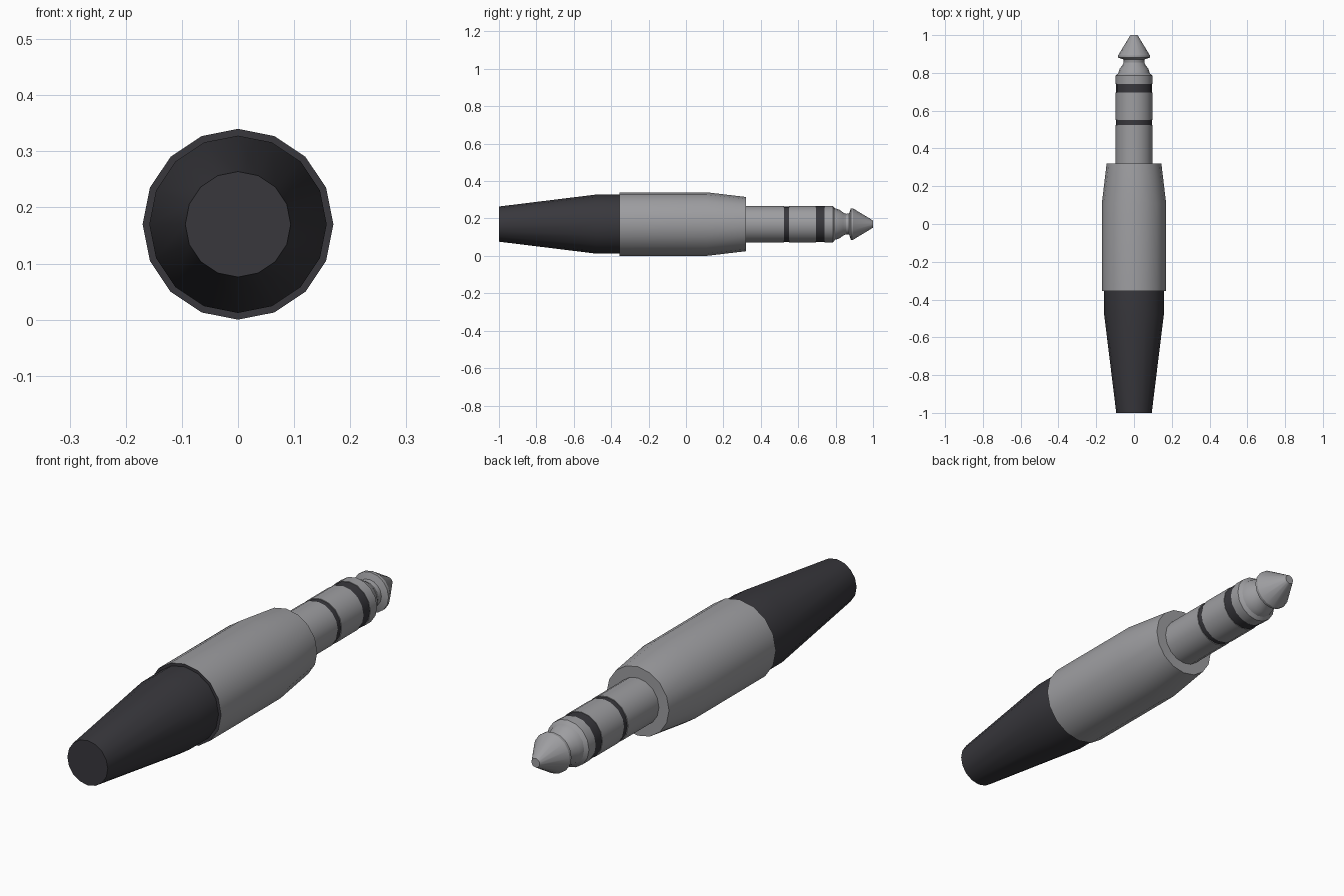
import bpy, bmesh, math

if "Cube" in bpy.data.objects:
    bpy.data.objects.remove(bpy.data.objects["Cube"])

SIDES = 16
AXIS_Z = 0.17


def material(name, color):
    m = bpy.data.materials.new(name)
    m.diffuse_color = (*color, 1)
    m.use_nodes = True
    m.node_tree.nodes["Principled BSDF"].inputs["Base Color"].default_value = m.diffuse_color
    return m


metal = material("grey metal", (0.34, 0.34, 0.355))
rubber = material("dark rubber", (0.040, 0.039, 0.046))


def lathe(name, profile, mat, dark_front=False):
    """Revolve (y, radius) points about the long axis and cap both ends."""
    bm = bmesh.new()
    rings = []
    for y, r in profile:
        ring = []
        for i in range(SIDES):
            a = 2 * math.pi * i / SIDES
            ring.append(bm.verts.new((r * math.cos(a), y, AXIS_Z + r * math.sin(a))))
        rings.append(ring)
    for a, b in zip(rings, rings[1:]):
        for i in range(SIDES):
            j = (i + 1) % SIDES
            bm.faces.new((a[i], a[j], b[j], b[i]))
    bm.faces.new(rings[0])
    bm.faces.new(rings[-1])
    bmesh.ops.recalc_face_normals(bm, faces=bm.faces)
    if dark_front:
        for f in bm.faces:
            f.material_index = 1 if f.normal.y < -0.9 else 0
    me = bpy.data.meshes.new(name)
    bm.to_mesh(me)
    bm.free()
    me.materials.append(mat)
    if dark_front:
        me.materials.append(rubber)
    ob = bpy.data.objects.new(name, me)
    bpy.context.collection.objects.link(ob)
    bpy.ops.object.select_all(action='DESELECT')
    ob.select_set(True)
    bpy.context.view_layer.objects.active = ob
    bpy.ops.object.shade_smooth_by_angle(angle=math.radians(30))
    return ob


# Tapered cable boot and the barrel, whose rear rim is dark
lathe("cable_boot", [(-1, 0.094), (-0.48, 0.158), (-0.355, 0.158)], rubber)
lathe("barrel", [(-0.355, 0.17), (0.11, 0.17), (0.32, 0.145)], metal, True)

# Contact shaft: sleeve, ring and two insulators
lathe("sleeve_contact", [(0.32, 0.098), (0.525, 0.098)], metal)
lathe("rear_insulator", [(0.525, 0.095), (0.55, 0.095)], rubber)
lathe("ring_contact", [(0.55, 0.098), (0.695, 0.098)], metal)
lathe("front_insulator", [(0.695, 0.096), (0.74, 0.096)], rubber)

# Tip contact: shoulder, necked groove and pointed head
lathe("tip_contact", [(0.74, 0.098), (0.785, 0.098), (0.797, 0.084),
                      (0.82, 0.077), (0.84, 0.062), (0.855, 0.055),
                      (0.872, 0.057), (0.881, 0.084), (0.893, 0.084),
                      (1.0, 0.019)], metal)
